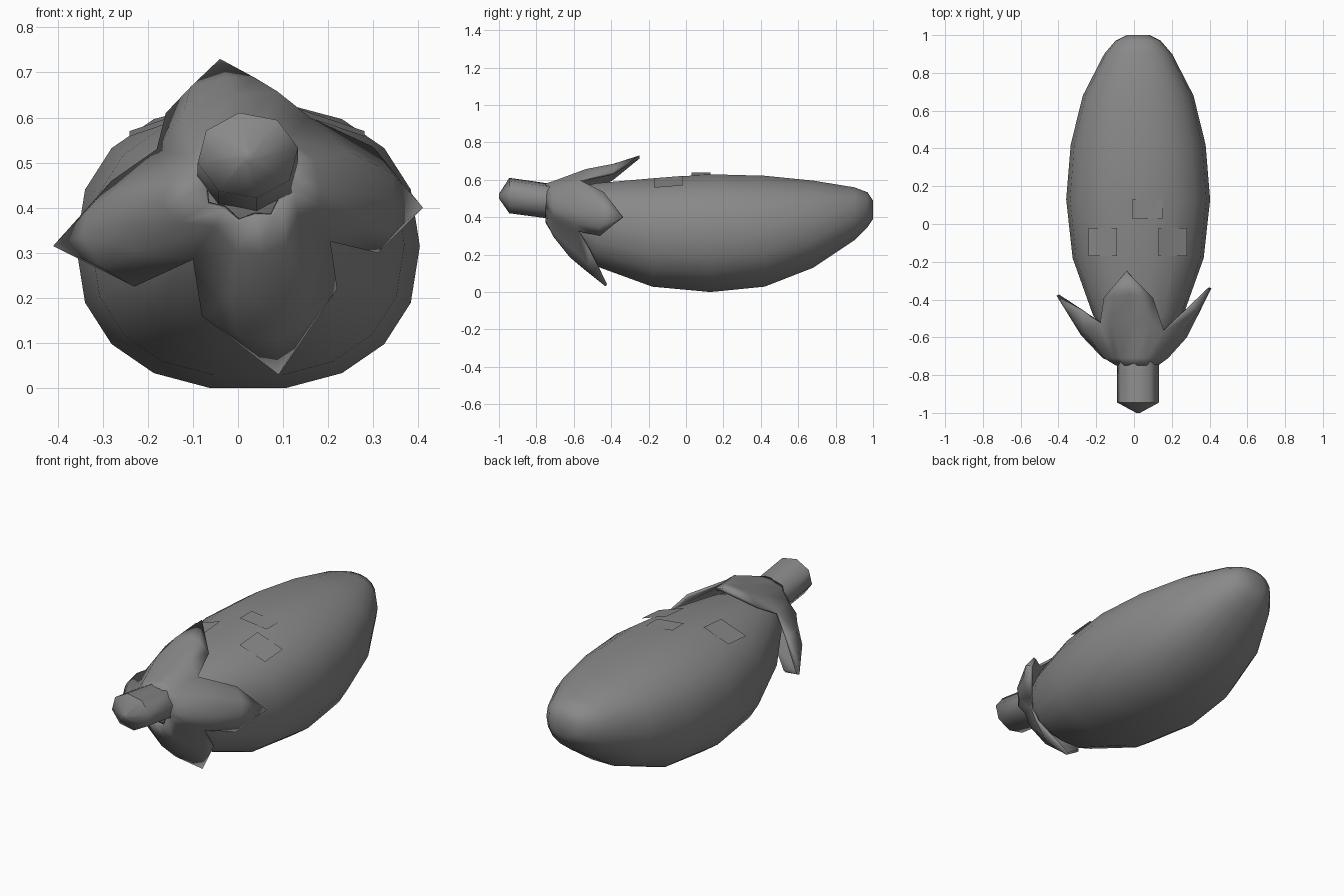
import bpy, bmesh, math
from mathutils import Vector

cube = bpy.data.objects.get("Cube")
if cube:
    bpy.data.objects.remove(cube, do_unlink=True)

grey = bpy.data.materials.new("soft grey")
grey.use_nodes = True
colour = (0.25, 0.25, 0.25, 1)
grey.diffuse_color = colour
shader = grey.node_tree.nodes["Principled BSDF"]
shader.inputs["Base Color"].default_value = colour
shader.inputs["Roughness"].default_value = 0.8


def finish(name, bm, angle=60):
    """Turn a bmesh into a smooth shaded object."""
    bmesh.ops.remove_doubles(bm, verts=bm.verts, dist=0.0005)
    bmesh.ops.recalc_face_normals(bm, faces=bm.faces)
    mesh = bpy.data.meshes.new(name)
    bm.to_mesh(mesh)
    bm.free()
    mesh.materials.append(grey)
    obj = bpy.data.objects.new(name, mesh)
    bpy.context.collection.objects.link(obj)
    bpy.ops.object.select_all(action="DESELECT")
    obj.select_set(True)
    bpy.context.view_layer.objects.active = obj
    bpy.ops.object.shade_smooth_by_angle(angle=math.radians(angle))
    return obj


def swell(value, power):
    return math.copysign(abs(value) ** power, value)


def loft(name, stations, sides, centre_x, turn=0, power=1):
    """Skin rounded rings given as (y, half width, bottom, top)."""
    bm = bmesh.new()
    rings = []
    for y, half, low, high in stations:
        ring = []
        for i in range(sides):
            a = turn + math.tau * i / sides
            x = centre_x + half * swell(math.cos(a), power)
            z = (low + high) / 2 + (high - low) / 2 * swell(math.sin(a), power)
            ring.append(bm.verts.new((x, y, z)))
        rings.append(ring)
    for a, b in zip(rings, rings[1:]):
        for i in range(sides):
            j = (i + 1) % sides
            bm.faces.new((a[i], a[j], b[j], b[i]))
    bm.faces.new(rings[0])
    bm.faces.new(rings[-1])
    return finish(name, bm)


# Long rounded fruit
loft("fruit_body", [
    (-0.74, 0.07, 0.40, 0.52), (-0.62, 0.16, 0.26, 0.55),
    (-0.48, 0.24, 0.135, 0.585), (-0.18, 0.347, 0.025, 0.612),
    (0.13, 0.381, -0.004, 0.634), (0.42, 0.357, 0.025, 0.626),
    (0.68, 0.293, 0.127, 0.599), (0.9, 0.18, 0.275, 0.562),
    (0.97, 0.12, 0.345, 0.535), (1, 0.06, 0.39, 0.49)],
    18, 0.022, power=0.87)

# Eight sided stem, tilted up slightly, with a blunt pointed end
loft("stem", [
    (-1, 0.01, 0.5, 0.525), (-0.945, 0.113, 0.42, 0.612),
    (-0.72, 0.113, 0.39, 0.58)], 8, 0.022, math.radians(100))

# Leafy cap: four cupped pointed leaves that share their notches
neck = Vector((0.02, -0.75, 0.48))
notch_top_left = (-0.18, -0.53, 0.53)
notch_top_right = (0.16, -0.57, 0.6)
notch_low_right = (0.205, -0.58, 0.325)
notch_low_left = (-0.1, -0.63, 0.285)
# Each leaf: notch, edge, ridge, tip, edge, notch
leaves = [
    (notch_top_left, (-0.16, -0.39, 0.61), (-0.01, -0.5, 0.65),
     (-0.04, -0.25, 0.73), (0.1, -0.39, 0.64), notch_top_right),
    (notch_top_right, (0.3, -0.44, 0.535), (0.28, -0.6, 0.43),
     (0.41, -0.34, 0.4), (0.31, -0.46, 0.3), notch_low_right),
    (notch_low_right, (0.22, -0.52, 0.22), (0.075, -0.62, 0.185),
     (0.09, -0.43, 0.03), (-0.08, -0.54, 0.16), notch_low_left),
    (notch_low_left, (-0.23, -0.52, 0.225), (-0.28, -0.59, 0.36),
     (-0.41, -0.38, 0.315), (-0.28, -0.46, 0.46), notch_top_left),
]


def outward(p):
    return Vector((p.x - neck.x, 0, p.z - neck.z))


def row_across(row, bulge):
    """Add rounded points between the edges and the ridge."""
    a, ridge, b = row
    sides = []
    for edge in (a, b):
        p = edge.lerp(ridge, 0.5)
        sides.append(p + outward(p).normalized() * bulge)
    return [a, sides[0], ridge, sides[1], b]


bm = bmesh.new()
for leaf in leaves:
    start, edge_a, ridge, tip, edge_b, end = map(Vector, leaf)
    base = (start, ridge, end)
    collar = [neck + outward(p).normalized() * 0.1 for p in base]
    shoulder = [neck + outward(p) * 0.62 + Vector((0, 0.04, 0)) for p in base]
    blade = (edge_a, ridge.lerp(tip, 0.5), edge_b)
    rows = [row_across(collar, 0.02), row_across(shoulder, 0.025),
            row_across(base, 0.035), row_across(blade, 0.022)]
    grid = [[bm.verts.new(p) for p in row] for row in rows]
    for a, b in zip(grid, grid[1:]):
        for i in range(4):
            bm.faces.new((a[i], a[i + 1], b[i + 1], b[i]))
    point = bm.verts.new(tip)
    for i in range(4):
        bm.faces.new((grid[-1][i], grid[-1][i + 1], point))
cap = finish("leaf_cap", bm)
solid = cap.modifiers.new("thickness", "SOLIDIFY")
solid.thickness = 0.015


def plate(name, corners):
    """Thin four cornered face panel."""
    bm = bmesh.new()
    bm.faces.new([bm.verts.new(c) for c in corners])
    finish(name, bm)


# Two square eye panels and a mouth panel lying on the upper side
for name, side in (("left_eye", 1), ("right_eye", -1)):
    inner, outer = 0.02 + side * 0.11, 0.02 + side * 0.26
    plate(name, [(inner, -0.17, 0.609), (outer, -0.17, 0.558),
                 (outer, -0.02, 0.57), (inner, -0.02, 0.621)])
plate("mouth", [(-0.01, 0.03, 0.64), (0.15, 0.03, 0.622),
                (0.15, 0.13, 0.622), (-0.01, 0.13, 0.64)])
